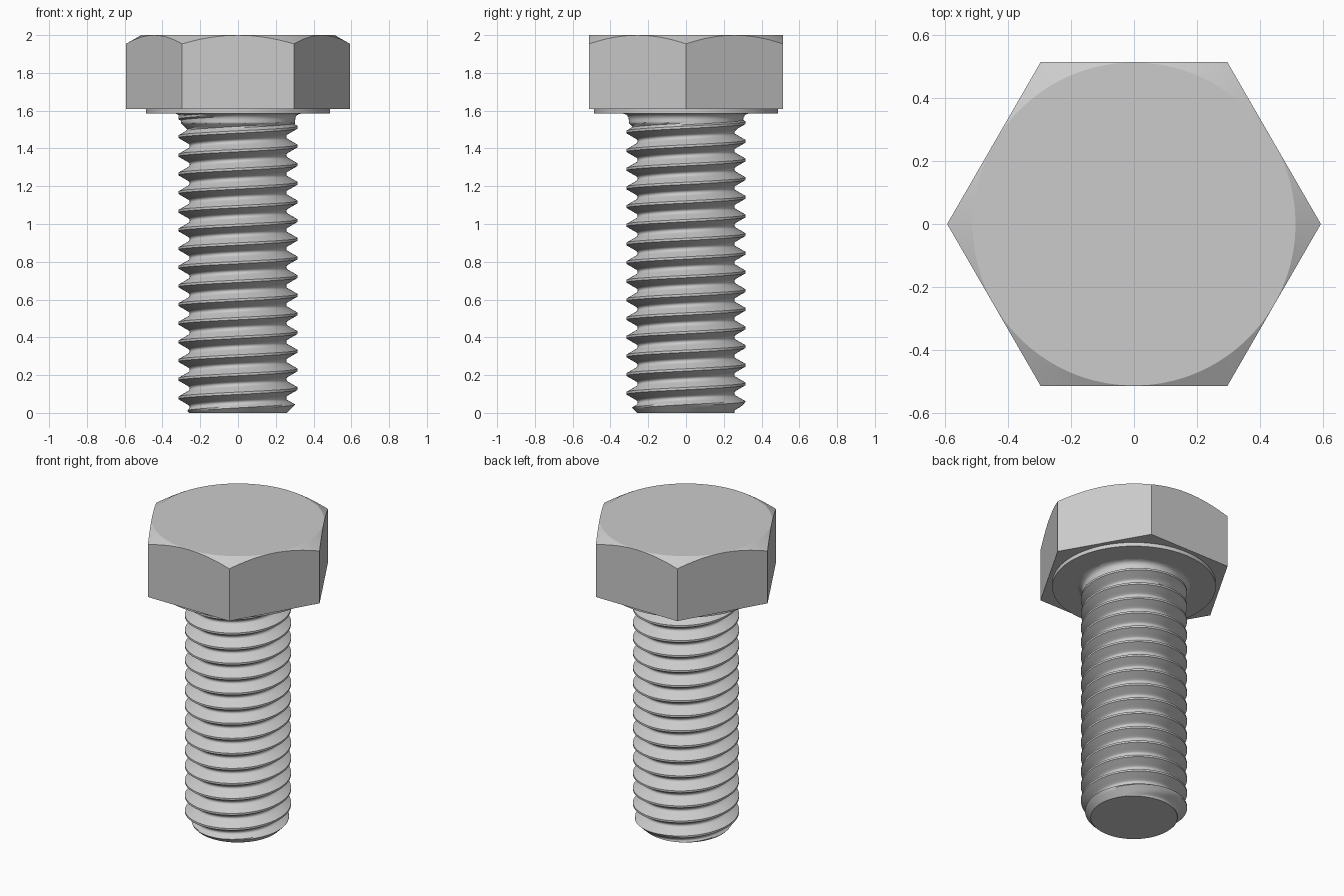
import bpy, bmesh
from math import pi, sin, cos, tan, sqrt, radians

if "Cube" in bpy.data.objects:
    bpy.data.objects.remove(bpy.data.objects["Cube"])

PITCH, CREST, ROOT = 0.0988, 0.316, 0.2556   # thread sizes
ROUND = 0.0143                               # root rounding radius
SEAT_Z, HEAD_Z, TOP_Z = 1.585, 1.61, 2.0
APOTHEM = 0.5135


def finish(bm, name, angle):
    bmesh.ops.recalc_face_normals(bm, faces=bm.faces)
    mesh = bpy.data.meshes.new(name)
    bm.to_mesh(mesh)
    bm.free()
    obj = bpy.data.objects.new(name, mesh)
    bpy.context.collection.objects.link(obj)
    bpy.ops.object.select_all(action='DESELECT')
    obj.select_set(True)
    bpy.context.view_layer.objects.active = obj
    bpy.ops.object.shade_smooth_by_angle(angle=radians(angle))
    return obj


def neck(z):
    # fillet under the head, running down into the thread root
    radius, base, fillet = 0.303, 1.535, 0.032
    if z < base:
        return radius - (base - z)
    h = max(0.0, z - (SEAT_Z - fillet))
    return radius + fillet - sqrt(max(0.0, fillet ** 2 - h ** 2))


def thread(d):
    # radius at axial distance d from the crest centre: flat, 60 degree flanks, round root
    flat, half = PITCH / 16, PITCH / 2
    if d <= flat:
        return CREST
    g = half - d
    if g < ROUND * cos(pi / 6):
        return ROOT + ROUND - sqrt(ROUND ** 2 - g ** 2)
    return CREST - (d - flat) * sqrt(3)


# threaded shank: a grid that follows the helix, clamped at both ends
bm = bmesh.new()
side = [PITCH / 16, 0.0139, 0.0216, 0.0293, 0.0370, 0.0412, 0.0455]
steps = [-d for d in reversed(side)] + side + [PITCH / 2]
COLS = 96
columns = []
for i in range(COLS + 1):
    t = 2 * pi * i / COLS
    column = []
    for k in range(-2, 18):
        for d in steps:
            z = 0.03 + PITCH * (k + i / COLS) + d
            zc = min(max(z, 0.0), SEAT_Z)
            off = (zc - 0.03) / PITCH - i / COLS
            dist = abs(off - round(off)) * PITCH
            r = max(thread(dist), neck(zc))
            r = min(r, 0.258 + zc)             # end chamfer
            column.append(bm.verts.new((r * cos(t), r * sin(t), zc)))
    columns.append(column)
for a, b in zip(columns, columns[1:]):
    for j in range(len(a) - 1):
        bm.faces.new((a[j], b[j], b[j + 1], a[j + 1]))
bmesh.ops.remove_doubles(bm, verts=bm.verts, dist=1e-5)
bmesh.ops.holes_fill(bm, edges=[e for e in bm.edges if e.is_boundary], sides=0)
finish(bm, "threaded_shank", 35)

# hexagonal head with a 30 degree conical chamfer on top
bm = bmesh.new()
SIDES, PER = 6, 24
top, rim, low = [], [], []
for i in range(SIDES * PER):
    t = 2 * pi * i / (SIDES * PER)
    r = APOTHEM / cos(t % (pi / 3) - pi / 6)
    rt = APOTHEM - 0.001
    c, s = cos(t), sin(t)
    top.append(bm.verts.new((rt * c, rt * s, TOP_Z)))
    rim.append(bm.verts.new((r * c, r * s, TOP_Z - (r - rt) * tan(pi / 6))))
    low.append(bm.verts.new((r * c, r * s, HEAD_Z)))
n = len(top)
for i in range(n):
    j = (i + 1) % n
    bm.faces.new((rim[i], rim[j], top[j], top[i]))
    bm.faces.new((low[i], low[j], rim[j], rim[i]))
bm.faces.new(top)
bm.faces.new(low)
finish(bm, "hex_head", 20)

# round bearing face beneath the head
bm = bmesh.new()
bmesh.ops.create_cone(bm, cap_ends=True, segments=96, radius1=0.487, radius2=0.487,
                      depth=HEAD_Z + 0.01 - SEAT_Z)
bmesh.ops.translate(bm, verts=bm.verts, vec=(0, 0, (SEAT_Z + HEAD_Z + 0.01) / 2))
finish(bm, "bearing_face", 30)
